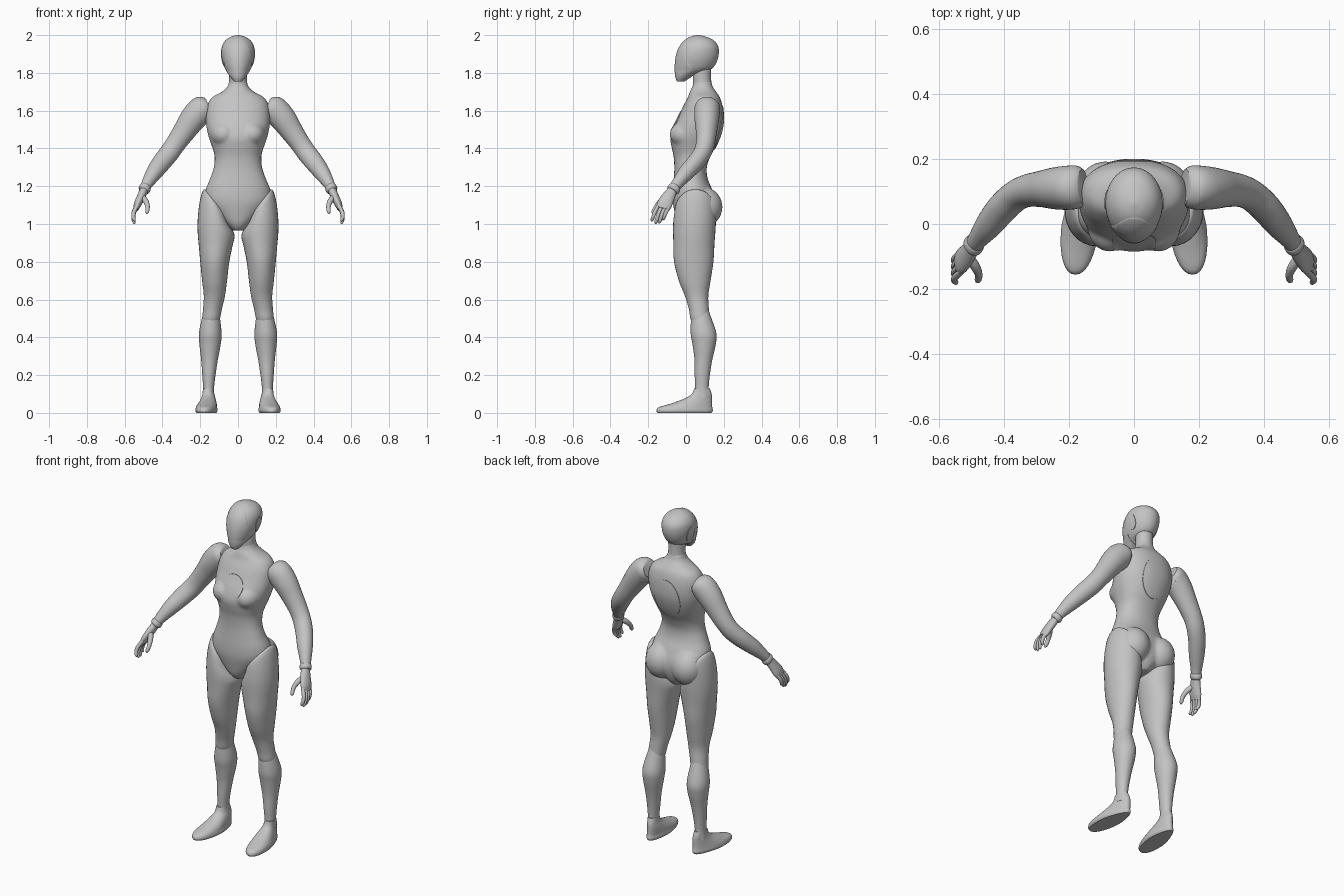
import bpy, bmesh, math
from mathutils import Vector, Matrix

cube = bpy.data.objects.get("Cube")
if cube:
    bpy.data.objects.remove(cube, do_unlink=True)

grey = bpy.data.materials.new("light_grey")
grey.use_nodes = True
GREY = (0.55, 0.55, 0.55, 1)
grey.diffuse_color = GREY
grey.node_tree.nodes["Principled BSDF"].inputs["Base Color"].default_value = GREY


def smooth_rings(rings, steps):
    """Catmull-Rom interpolation through tuples of ring values."""
    out = []
    for i in range(len(rings) - 1):
        a, b, c, d = (rings[max(i - 1, 0)], rings[i], rings[i + 1],
                      rings[min(i + 2, len(rings) - 1)])
        for s in range(steps):
            t = s / steps
            out.append([q + t * (r - p) / 2 + t * t * (p - 2.5 * q + 2 * r - s_ / 2)
                        + t ** 3 * (1.5 * (q - r) + (s_ - p) / 2)
                        for p, q, r, s_ in zip(a, b, c, d)])
    return out + [list(rings[-1])]


def loft(bm, rings, follow=False, sides=32, steps=5, power=2.0):
    """Skin rings (x, y, z, radius_u, radius_v, tilt), optionally square to their path."""
    rings = smooth_rings([tuple(r) + (0,) * (6 - len(r)) for r in rings], steps)
    centres = [Vector(r[:3]) for r in rings]
    loops = []
    for i, r in enumerate(rings):
        tilt = math.radians(r[5])
        u, v = Vector((math.cos(tilt), 0, math.sin(tilt))), Vector((0, 1, 0))
        if follow:
            t = (centres[min(i + 1, len(rings) - 1)] - centres[max(i - 1, 0)]).normalized()
            v = (v - t * v.dot(t)).normalized()
            u = v.cross(t)
        loop = []
        for k in range(sides):
            a = 2 * math.pi * k / sides
            c, s = math.cos(a), math.sin(a)
            c = math.copysign(abs(c) ** (2 / power), c)
            s = math.copysign(abs(s) ** (2 / power), s)
            loop.append(bm.verts.new(centres[i] + u * c * r[3] + v * s * r[4]))
        loops.append(loop)
    for a, b in zip(loops, loops[1:]):
        for k in range(sides):
            j = (k + 1) % sides
            bm.faces.new((a[k], a[j], b[j], b[k]))
    bm.faces.new(loops[0])
    bm.faces.new(loops[-1])


def ball(bm, centre, radii):
    bmesh.ops.create_uvsphere(bm, u_segments=32, v_segments=20, radius=1,
                              matrix=Matrix.Translation(centre) @ Matrix.Diagonal((*radii, 1)))


def upright(rows):
    """Turn (z, half_width, front_y, back_y) rows into centred rings."""
    return [(0, (f + b) / 2, z, w, (b - f) / 2) for z, w, f, b in rows]


def finish(name, bm, mirror=False):
    bmesh.ops.recalc_face_normals(bm, faces=bm.faces)
    mesh = bpy.data.meshes.new(name)
    bm.to_mesh(mesh)
    bm.free()
    mesh.materials.append(grey)
    obj = bpy.data.objects.new(name, mesh)
    bpy.context.collection.objects.link(obj)
    if mirror:
        obj.modifiers.new("Mirror", "MIRROR").use_mirror_merge = False
    shade(obj)
    return obj


def shade(obj):
    bpy.ops.object.select_all(action="DESELECT")
    obj.select_set(True)
    bpy.context.view_layer.objects.active = obj
    bpy.ops.object.shade_smooth_by_angle(angle=math.radians(45))


def bake(obj):
    """Replace the mesh by its modified result."""
    graph = bpy.context.evaluated_depsgraph_get()
    mesh = bpy.data.meshes.new_from_object(obj.evaluated_get(graph))
    obj.modifiers.clear()
    obj.data = mesh
    shade(obj)


def panel(name, base, centre, radii, depth, axis, lift=0.003):
    """Thin raised plate: the swollen base inside an elliptical cylinder."""
    obj = bpy.data.objects.new(name, base.data.copy())
    bpy.context.collection.objects.link(obj)
    for v, n in [(v, v.normal.copy()) for v in obj.data.vertices]:
        v.co += n * lift
    bm = bmesh.new()
    turn = Matrix.Rotation(math.pi / 2, 4, axis)
    scale = (radii[0], depth, radii[1], 1) if axis == "X" else (depth, radii[0], radii[1], 1)
    bmesh.ops.create_cone(bm, cap_ends=True, segments=64, radius1=1, radius2=1, depth=1,
                          matrix=Matrix.Translation(centre) @ Matrix.Diagonal(scale) @ turn)
    cutter = finish("panel_cutter", bm)
    cutter.hide_render = True
    mod = obj.modifiers.new("Cut", "BOOLEAN")
    mod.operation, mod.solver, mod.object = "INTERSECT", "EXACT", cutter
    bake(obj)
    bpy.data.objects.remove(cutter, do_unlink=True)


# Torso: trunk, bust and buttocks fused into one skin
bm = bmesh.new()
loft(bm, upright([
    (1.76, .048, .04, .135), (1.73, .054, .035, .14), (1.70, .085, .02, .16),
    (1.67, .138, .01, .18), (1.63, .162, -.012, .192), (1.58, .17, -.035, .198),
    (1.52, .168, -.065, .196), (1.46, .155, -.083, .18), (1.41, .138, -.077, .158),
    (1.36, .124, -.066, .13), (1.30, .128, -.062, .11), (1.24, .148, -.065, .115),
    (1.18, .172, -.07, .14), (1.12, .175, -.07, .16), (1.06, .13, -.06, .16),
    (1.0, .07, -.045, .14), (.965, .03, -.02, .11)]), sides=48, power=2.2)
for side in (-1, 1):
    ball(bm, (side * .075, 0, 1.475), (.07, .086, .068))
    ball(bm, (side * .088, .095, 1.09), (.092, .098, .105))
torso = finish("torso", bm)
remesh = torso.modifiers.new("Fuse", "REMESH")
remesh.mode, remesh.voxel_size = "VOXEL", .008
relax = torso.modifiers.new("Relax", "SMOOTH")
relax.factor, relax.iterations = .5, 8
bake(torso)
panel("chest_disc", torso, (0, -.15, 1.53), (.068, .068), .3, "X")
panel("back_plate", torso, (0, .25, 1.51), (.085, .115), .3, "X")

# Neck
bm = bmesh.new()
loft(bm, [(0, .09, 1.66, .062, .06), (0, .087, 1.73, .05, .05),
          (0, .085, 1.78, .047, .048), (0, .085, 1.86, .05, .05)])
finish("neck", bm)

# Head with a smooth face plate and ear discs
bm = bmesh.new()
loft(bm, upright([
    (1.757, .02, -.047, -.008), (1.775, .036, -.054, .02), (1.795, .05, -.057, .06),
    (1.815, .063, -.058, .125), (1.84, .075, -.058, .153), (1.88, .086, -.054, .17),
    (1.92, .088, -.043, .174), (1.95, .081, -.026, .166), (1.975, .063, -.002, .143),
    (1.992, .036, .025, .105), (2.0, .008, .056, .072)]), sides=48)
head = finish("head", bm)
panel("face_plate", head, (0, -.14, 1.865), (.074, .125), .34, "X", .002)
panel("ear_discs", head, (0, .075, 1.88), (.03, .045), .4, "Y")

# Thighs, their upper rims slanted along the hip line
bm = bmesh.new()
loft(bm, [(.105, .05, 1.098, .1, .09, 53), (.115, .05, 1.08, .118, .107, 52),
          (.116, .045, 1.0, .108, .113, 28), (.117, .042, .9, .092, .109),
          (.123, .041, .8, .077, .104), (.124, .046, .7, .066, .084),
          (.125, .056, .62, .056, .062), (.135, .068, .55, .05, .053),
          (.142, .074, .5, .047, .051), (.143, .076, .475, .038, .042)])
finish("thighs", bm, True)

# Shins
bm = bmesh.new()
loft(bm, [(.14, .077, .55, .036, .04), (.143, .081, .5, .048, .054),
          (.147, .093, .42, .06, .068), (.148, .096, .36, .056, .061),
          (.151, .092, .28, .044, .047), (.154, .086, .2, .035, .04),
          (.156, .084, .13, .029, .036), (.157, .084, .08, .032, .04)])
finish("shins", bm, True)

# Feet, toes turned slightly out
bm = bmesh.new()
loft(bm, [(.165, -.008, 0, .052, .143), (.165, -.007, .012, .058, .149),
          (.165, -.002, .03, .055, .141), (.163, .03, .05, .05, .108),
          (.162, .064, .075, .043, .074), (.164, .083, .1, .037, .053),
          (.166, .085, .13, .033, .041)], power=2.2)
for v in bm.verts:
    heel = max(0, v.co.y) / .15
    v.co.x = .165 + (v.co.x - .165) * (1 - .3 * heel) - .1 * v.co.y
finish("feet", bm, True)

# Arms from shoulder cap to wrist
bm = bmesh.new()
loft(bm, [(.157, .115, 1.622, .045, .055), (.175, .114, 1.615, .064, .066),
          (.2, .112, 1.6, .072, .068), (.24, .11, 1.555, .069, .065),
          (.285, .108, 1.49, .06, .056), (.33, .102, 1.425, .053, .05),
          (.365, .086, 1.375, .052, .047), (.405, .05, 1.325, .05, .046),
          (.445, 0, 1.27, .043, .042), (.48, -.045, 1.215, .031, .031),
          (.497, -.07, 1.18, .025, .027)], follow=True)
finish("arms", bm, True)

# Wrist cuffs
bm = bmesh.new()
loft(bm, [(.487, -.055, 1.2, .026, .027), (.491, -.06, 1.193, .031, .033),
          (.497, -.068, 1.181, .031, .034), (.501, -.073, 1.174, .024, .028)], follow=True)
finish("wrist_cuffs", bm, True)

# Hands: palm, four fingers and thumb
bm = bmesh.new()
loft(bm, [(.495, -.068, 1.185, .022, .025), (.515, -.095, 1.14, .022, .035),
          (.531, -.113, 1.105, .02, .04), (.541, -.122, 1.08, .014, .035)], follow=True)
for k, drop in zip((-1, -.33, .33, 1), (.065, .078, .075, .06)):
    y = -.12 + k * .03
    loft(bm, [(.532, y + .005, 1.1, .011, .01), (.551, y - .014, 1.09 - drop * .4, .011, .01),
              (.554, y - .024, 1.09 - drop * .8, .01, .0095),
              (.549, y - .03, 1.09 - drop * 1.05, .008, .008),
              (.547, y - .032, 1.085 - drop * 1.1, .002, .002)], follow=True, sides=14)
loft(bm, [(.515, -.095, 1.15, .014, .014), (.491, -.128, 1.125, .015, .015),
          (.479, -.155, 1.095, .012, .012), (.481, -.173, 1.065, .01, .01),
          (.483, -.178, 1.055, .003, .003)], follow=True, sides=14)
finish("hands", bm, True)
